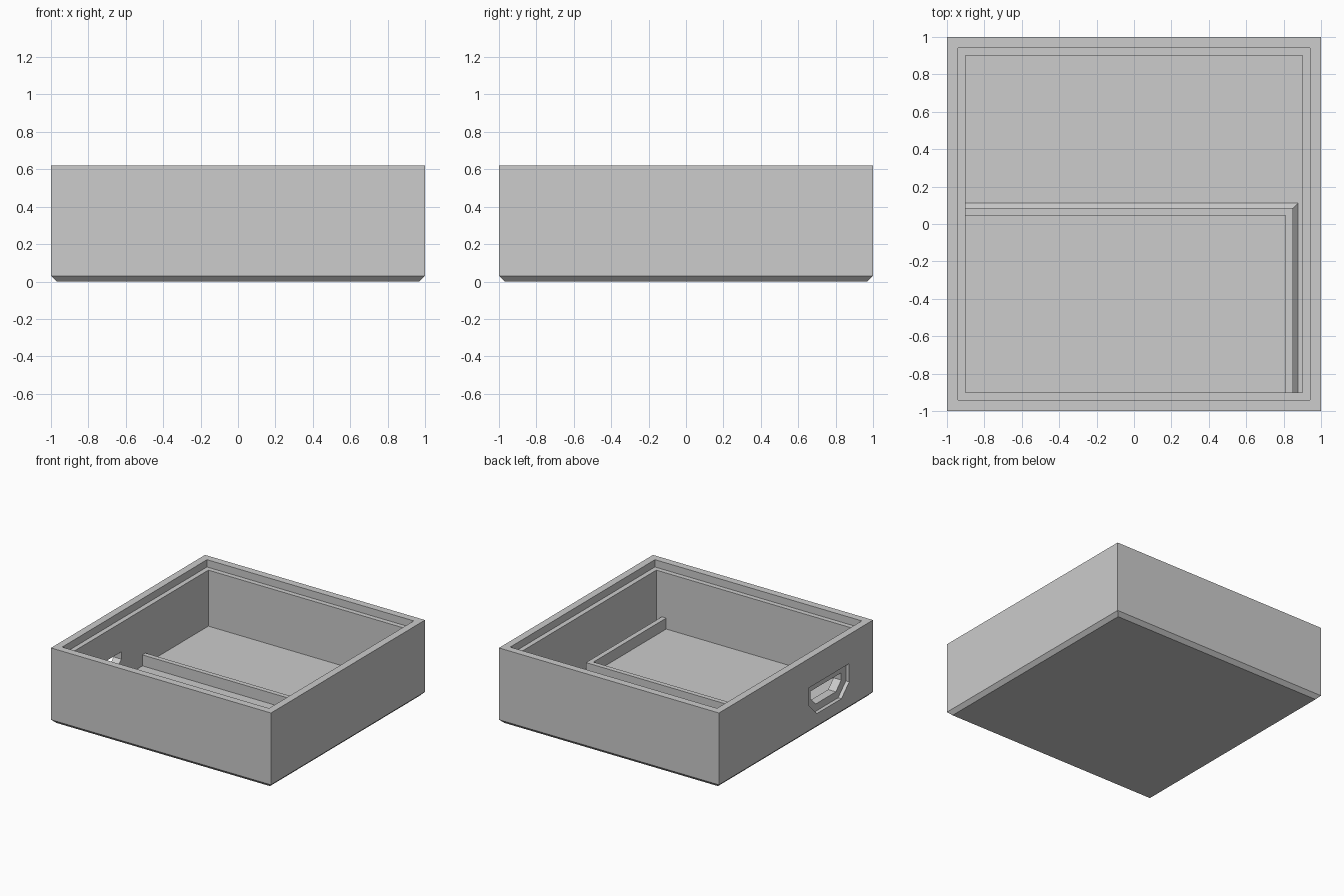
import bpy
import bmesh

if "Cube" in bpy.data.objects:
    bpy.data.objects.remove(bpy.data.objects["Cube"])

grey = bpy.data.materials.new("plain_grey")
grey.use_nodes = True
grey.diffuse_color = (0.604, 0.604, 0.604, 1)
grey.node_tree.nodes["Principled BSDF"].inputs["Base Color"].default_value = (0.604, 0.604, 0.604, 1)


def loft(name, rings, closed=False):
    """Skin a list of equal-length closed rings; cap the ends or join them."""
    bm = bmesh.new()
    loops = [[bm.verts.new(p) for p in ring] for ring in rings]
    pairs = list(zip(loops, loops[1:]))
    for a, b in pairs:
        for i in range(len(a)):
            j = (i + 1) % len(a)
            bm.faces.new((a[i], a[j], b[j], b[i]))
    bm.faces.new(loops[0])
    bm.faces.new(loops[-1])
    bmesh.ops.recalc_face_normals(bm, faces=bm.faces)
    mesh = bpy.data.meshes.new(name)
    bm.to_mesh(mesh)
    bm.free()
    mesh.materials.append(grey)
    obj = bpy.data.objects.new(name, mesh)
    bpy.context.scene.collection.objects.link(obj)
    return obj


def square(r, z):
    return [(-r, -r, z), (r, -r, z), (r, r, z), (-r, r, z)]


# Tray: chamfered base, outer wall, rim, lid ledge and inner floor
WALL, FLOOR, TOP = 0.9, 0.1, 0.62
tray = loft("tray", [square(r, z) for r, z in (
    (0.97, 0), (1, 0.03), (1, TOP), (0.94, TOP), (0.94, 0.56), (WALL, 0.56), (WALL, FLOOR))])


# Socket opening in the side wall: shallow recess, then a through hole
def socket_cutter(name, x0, x1, inset, corner):
    y0, y1 = -0.69 + inset, -0.17 - inset
    z0, z1 = 0.13 + inset, 0.38 - inset
    outline = [(y0, z1), (y0, z0 + corner), (y0 + corner, z0),
               (y1 - corner, z0), (y1, z0 + corner), (y1, z1)]
    cutter = loft(name, [[(x, y, z) for y, z in outline] for x in (x0, x1)])
    cutter.hide_render = True
    return cutter


bpy.context.view_layer.objects.active = tray
for cutter in (socket_cutter("recess_cutter", -1.1, -0.97, 0, 0.1),
               socket_cutter("hole_cutter", -1.1, -0.8, 0.06, 0.07)):
    mod = tray.modifiers.new(cutter.name, "BOOLEAN")
    mod.operation = "DIFFERENCE"
    mod.solver = "EXACT"
    mod.object = cutter
    bpy.ops.object.modifier_apply(modifier=mod.name)
    bpy.data.objects.remove(cutter)

# Low L-shaped divider with a sloped foot on its outer side
section = [(0, 0.09), (0, 0.19), (0.04, 0.19), (0.04, 0.13), (0.068, FLOOR), (0.068, 0.09)]
END = -0.92
loft("divider", [
    [(END, 0.045 + o, z) for o, z in section],
    [(0.81 + o, 0.045 + o, z) for o, z in section],
    [(0.81 + o, END, z) for o, z in section]])
